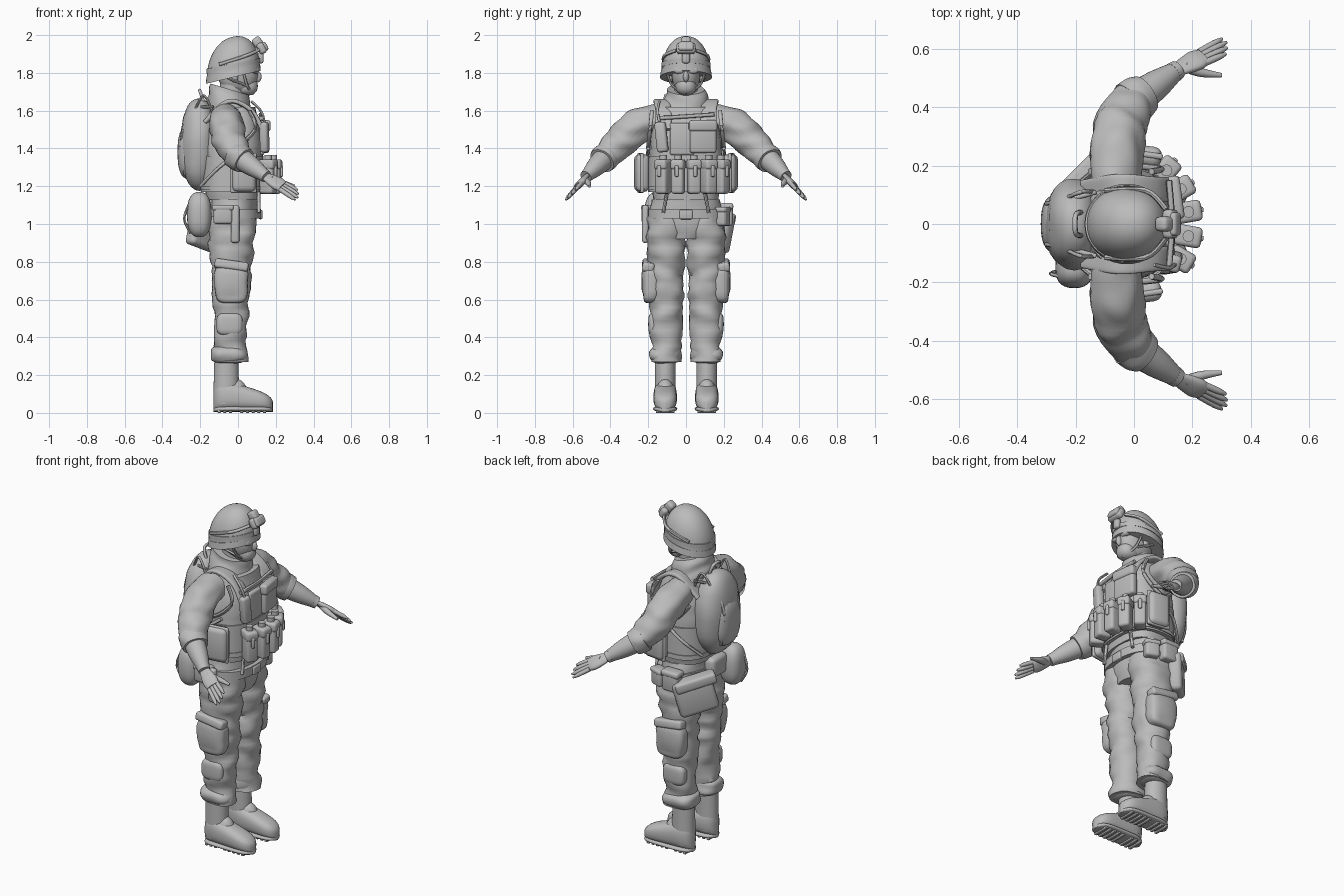
import bpy, bmesh, math
from mathutils import Vector, Matrix, Euler, noise

if "Cube" in bpy.data.objects:
    bpy.data.objects.remove(bpy.data.objects["Cube"])

material = bpy.data.materials.new("plain grey")
material.use_nodes = True
material.diffuse_color = (.5, .5, .5, 1)
material.node_tree.nodes["Principled BSDF"].inputs["Base Color"].default_value = material.diffuse_color

FORWARD, UP = Vector((1, 0, 0)), Vector((0, 0, 1))
SIDES = (("left", 1), ("right", -1))


def finish(name, bm, side):
    """Mirror if needed, then turn the mesh into a smooth grey object."""
    bmesh.ops.transform(bm, matrix=Matrix.Diagonal((1, side, 1, 1)), verts=bm.verts)
    bmesh.ops.recalc_face_normals(bm, faces=bm.faces)
    mesh = bpy.data.meshes.new(name)
    bm.to_mesh(mesh)
    bm.free()
    mesh.materials.append(material)
    mesh.shade_smooth()
    mesh.set_sharp_from_angle(angle=math.radians(45))
    bpy.context.collection.objects.link(bpy.data.objects.new(name, mesh))


def power(value, square):
    return math.copysign(abs(value) ** (2 / square), value)


def smooth_rows(rings, steps):
    """Fill in rows between the rings along a smooth spline."""
    last = len(rings) - 1
    for i in range(last):
        a, b, c, d = (Vector(rings[max(0, min(last, i + k))]) for k in (-1, 0, 1, 2))
        for j in range(steps):
            t = j / steps
            yield b + ((c - a) * t + (2 * a - 5 * b + 4 * c - d) * t ** 2 + (3 * b - a - 3 * c + d) * t ** 3) / 2
    yield Vector(rings[last])


def loft(name, rings, ref=FORWARD, axis=None, sides=28, square=2, steps=5, side=1, folds=0, lean=0):
    """Skin through rings of x, y, z, radius along ref and radius across it."""
    rows = list(smooth_rows(rings, steps))
    bm, loops = bmesh.new(), []
    for i, row in enumerate(rows):
        before, after = rows[max(i - 1, 0)], rows[min(i + 1, len(rows) - 1)]
        along = axis or Vector((after - before)[:3]).normalized()
        u = (ref - along * along.dot(ref)).normalized()
        v = along.cross(u)
        loop = []
        for k in range(sides):
            angle = math.tau * k / sides
            out = u * power(math.cos(angle), square) * row[3] + v * power(math.sin(angle), square) * row[4]
            p = Vector(row[:3]) + out
            p += out.normalized() * noise.noise(Vector((p.x * 9, p.y * 9, p.z * 20))) * folds
            p.z += lean * p.x
            loop.append(bm.verts.new(p))
        loops.append(loop)
    for low, high in zip(loops, loops[1:]):
        for k in range(sides):
            bm.faces.new((low[k - 1], low[k], high[k], high[k - 1]))
    bm.faces.new(loops[0])
    bm.faces.new(loops[-1])
    finish(name, bm, side)


def limb(name, points, radii, flat=1, **style):
    loft(name, [(*p, r, r * flat) for p, r in zip(points, radii)], **style)


def cord(name, points, radius=.007, **style):
    limb(name, points, [radius] * len(points), ref=UP, sides=8, **style)


def upright(name, low, high, depths, widths, x=-.03, y=0, **style):
    """Column with evenly spaced level rings."""
    gap = (high - low) / (len(depths) - 1)
    rings = [(x, y, low + gap * i, d, w) for i, (d, w) in enumerate(zip(depths, widths))]
    loft(name, rings, axis=UP, **style)


def band(name, low, high, depth, width, **style):
    upright(name, low, high, [depth] * 2, [width] * 2, **style)


def ball(name, at, size, square=2, start=-90, **style):
    """Rounded solid; a higher square is boxier, start zero gives a dome."""
    rings = []
    for i in range(17):
        angle = math.radians(start + (90 - start) * i / 16)
        reach, rise = power(math.cos(angle), square), power(math.sin(angle), square)
        rings.append((at[0], at[1], at[2] + size[2] * rise, size[0] * reach, size[1] * reach))
    loft(name, rings, axis=UP, square=square, steps=1, **style)


def box(name, at, size, turn=(0, 0, 0), soft=.015, side=1):
    """Soft-edged box, turned in degrees."""
    bm = bmesh.new()
    bmesh.ops.create_cube(bm, size=1)
    bmesh.ops.scale(bm, vec=size, verts=bm.verts)
    bmesh.ops.bevel(bm, geom=bm.edges[:], offset=min(soft, min(size) * .4), segments=3, profile=.5, affect='EDGES')
    spin = Euler([math.radians(a) for a in turn]).to_matrix().to_4x4()
    bmesh.ops.transform(bm, matrix=Matrix.Translation(at) @ spin, verts=bm.verts)
    finish(name, bm, side)


def flap_pouch(name, at, size, turn=0):
    box(name, at, size, (0, 0, turn))
    box(name + "_flap", Vector(at) + UP * size[2] * .36, (size[0] * 1.15, size[1] * 1.1, size[2] * .3), (0, 0, turn))


def boot_part(name, heel, slope, base, width, side):
    """Long rounded form from heel to toe; its height falls by slope."""
    rings = []
    for i in range(17):
        t = .5 - math.cos(math.pi * i / 16) / 2
        end = (1 - abs(2 * t - 1) ** 5) ** .5
        height = (heel - slope * t) * (.5 + .5 * end)
        rings.append((.315 * t - .13, .11, base + height, height, width * end))
    loft(name, rings, ref=UP, axis=FORWARD, square=2.6, steps=1, side=side)


# Head and face
ball("head", at=(0, 0, 1.81), size=(.108, .077, .12), square=2.3)
ball("jaw", at=(.045, 0, 1.73), size=(.06, .055, .05), square=2.3)
ball("nose", at=(.105, 0, 1.78), size=(.02, .015, .03))
ball("mouth", at=(.09, 0, 1.73), size=(.015, .03, .01))
band("neck", 1.6, 1.75, depth=.065, width=.06)

# Helmet, with its rim raised towards the front
ball("helmet", at=(-.025, 0, 1.8), size=(.14, .128, .197), square=2.15, start=0, lean=.2, sides=40)
upright("helmet_rim", 1.783, 1.82, depths=[.145, .142], widths=[.138, .132], x=-.025, lean=.24, sides=40)
band("helmet_band", 1.83, 1.855, depth=.143, width=.131, x=-.025, lean=.2, sides=40)
box("goggle_body", at=(.125, 0, 1.93), size=(.04, .1, .06), turn=(0, -28, 0))
box("goggle_lens", at=(.14, 0, 1.94), size=(.03, .08, .05), turn=(0, -28, 0))
box("helmet_mount", at=(.105, 0, 1.96), size=(.05, .05, .06), turn=(0, -35, 0))
box("mount_clip", at=(.12, 0, 1.88), size=(.03, .04, .06))

for tag, s in SIDES:
    ball(tag + "_lens", at=(.092, .035, 1.815), size=(.02, .032, .02), square=2.5, side=s)
    ball(tag + "_ear", at=(-.02, .08, 1.78), size=(.02, .012, .03), side=s)
    cord(tag + "_glasses_arm", [(.09, .06, 1.815), (-.03, .085, 1.81)], side=s)
    cord(tag + "_chin_strap", [(.03, .1, 1.8), (.05, .07, 1.73), (.08, 0, 1.69)], side=s)
    cord(tag + "_rear_chin_strap", [(-.07, .1, 1.78), (.05, .07, 1.73)], side=s)
    cord(tag + "_goggle_strap", [(.11, .05, 1.92), (.04, .115, 1.89), (-.1, .115, 1.845)], .009, side=s)

# Jacket, collar and vest
upright("collar", 1.58, 1.7, depths=[.12, .11, .1], widths=[.14, .125, .1], x=-.045, lean=-.3, folds=.015)
upright("jacket", 1.1, 1.67, depths=[.13, .14, .14, .07], widths=[.17, .18, .19, .1], folds=.01)
upright("vest", 1.13, 1.62, depths=[.14, .15, .16, .15, .12], widths=[.17, .19, .19, .18, .14], square=2.7, folds=.005)
band("waist_wrap", 1.17, 1.36, depth=.165, width=.2, square=2.6)
band("waist_wrap_hem", 1.18, 1.2, depth=.17, width=.205, square=2.6)

for tag, s in SIDES:
    limb(tag + "_vest_strap", [(.13, .12, 1.5), (.07, .12, 1.6), (-.05, .13, 1.65), (-.17, .11, 1.54)],
         [.012] * 4, flat=3.5, ref=UP, square=4, side=s)
    cord(tag + "_arm_hole_trim", [(.06, .18, 1.6), (.09, .19, 1.5), (-.04, .2, 1.4), (-.15, .18, 1.5)], .011, side=s)
    cord(tag + "_pack_cord", [(-.2, .13, 1.2), (-.1, .2, 1.3), (.03, .2, 1.4)], .009, side=s)
    cord(tag + "_garter", [(.11, .1, 1.17), (.11, .12, 1.06)], .009, side=s)
    box(tag + "_side_pouch", at=(.03, .235, 1.27), size=(.13, .07, .2), turn=(0, 0, -8), soft=.03, side=s)
    box(tag + "_side_pouch_seam", at=(.03, .24, 1.27), size=(.14, .02, .21), turn=(0, 0, -8), side=s)

# Chest equipment
box("chest_panel", at=(.125, -.02, 1.45), size=(.03, .13, .17))
box("chest_pouch", at=(.135, .09, 1.46), size=(.045, .14, .17), turn=(0, 0, 8))
box("chest_pouch_flap", at=(.14, .09, 1.52), size=(.05, .15, .06), turn=(0, 0, 8))
box("radio", at=(.14, -.13, 1.46), size=(.045, .06, .16), turn=(6, 0, -14))
cord("radio_aerial", [(.14, -.14, 1.54), (.12, -.15, 1.6), (.07, -.14, 1.65)])
cord("chest_webbing", [(.12, -.15, 1.56), (.13, 0, 1.57), (.12, .15, 1.58)], .011)

# Ammunition pouches fanned round the front of the waist
for turn in range(-30, 51, 20):
    out = Vector((math.cos(math.radians(turn)), math.sin(math.radians(turn)), 0))
    centre = Vector((out.x * .22 - .03, out.y * .24, 1.25))
    flap_pouch("front_pouch", centre, (.08, .066, .18), turn)
    box("pouch_buckle", centre + out * .045 + UP * .03, (.015, .02, .06), (0, 0, turn))
    band("pouch_canister", 1.32, 1.365, depth=.02, width=.02, x=centre.x, y=centre.y, sides=14)

# Backpack
ball("backpack", at=(-.205, 0, 1.42), size=(.1, .155, .245), square=2.2, folds=.01)
ball("backpack_pocket", at=(-.265, 0, 1.38), size=(.055, .1, .14), square=2.5)
cord("carry_handle", [(-.18, -.04, 1.64), (-.2, -.03, 1.7), (-.2, .03, 1.7), (-.18, .04, 1.64)], .009)
for tag, s in SIDES:
    cord(tag + "_pack_strap", [(-.13, .11, 1.62), (-.24, .08, 1.6), (-.3, .07, 1.45), (-.28, .07, 1.26)], .008, side=s)
    cord(tag + "_pack_loop", [(-.13, .11, 1.58), (-.18, .11, 1.68), (-.23, .09, 1.6)], side=s)

# Trousers and belt
upright("trouser_hips", .92, 1.13, depths=[.11, .13, .13], widths=[.12, .19, .18], folds=.01)
band("belt", 1.03, 1.08, depth=.143, width=.203, x=-.02, square=2.3)
box("belt_buckle", at=(.12, 0, 1.05), size=(.02, .07, .05))

for tag, s in SIDES:
    upright(tag + "_trouser_leg", .27, 1.04, depths=[.09, .09, .1, .115, .13], widths=[.08, .082, .09, .1, .1],
            x=-.035, y=.106, steps=8, square=2.2, folds=.02, side=s)
    ball(tag + "_trouser_cuff", at=(-.05, .11, .31), size=(.1, .09, .05), square=2.6, folds=.02, side=s)
    ball(tag + "_cargo_pocket", at=(-.035, .185, .69), size=(.09, .048, .11), square=3.5, folds=.01, side=s)
    box(tag + "_cargo_flap", at=(-.035, .2, .78), size=(.18, .065, .05), turn=(10, 8, 0), side=s)
    ball(tag + "_calf_pocket", at=(-.045, .165, .47), size=(.07, .035, .06), square=3.5, side=s)

    # Boots with lugged soles
    upright(tag + "_boot_shaft", .05, .32, depths=[.068, .066, .062], widths=[.055] * 3, x=-.062, y=.11, side=s)
    boot_part(tag + "_boot_foot", heel=.09, slope=.05, base=.015, width=.062, side=s)
    boot_part(tag + "_boot_sole", heel=.015, slope=0, base=.006, width=.064, side=s)
    ball(tag + "_boot_instep", at=(-.01, .11, .1), size=(.06, .05, .08), side=s)
    for step in range(9):
        if step != 3:
            box(tag + "_sole_lug", at=(step * .03 - .1, .11, .01), size=(.018, .1, .02), soft=.004, side=s)

    # Sleeves and forearms
    elbow, wrist = Vector((.01, .43, 1.35)), Vector((.15, .53, 1.25))
    limb(tag + "_sleeve", [(-.06, .13, 1.56), (-.06, .25, 1.52), (-.045, .35, 1.43), elbow],
         [.08, .09, .086, .07], flat=1.06, steps=8, folds=.015, side=s)
    limb(tag + "_rolled_cuff", [elbow.lerp(wrist, t) for t in (-.2, 0, .16)], [.076, .077, .07], folds=.008, side=s)
    limb(tag + "_forearm", [elbow, elbow.lerp(wrist, .5), wrist], [.06, .05, .03], side=s)
    limb(tag + "_wrist_band", [elbow.lerp(wrist, t) for t in (.88, 1)], [.036, .033], side=s)

    # Hands, fingers spread across the palm
    spread, reach = Vector((-.2, .6, -.6)).normalized(), Vector((.1, .05, -.06)).normalized()
    limb(tag + "_palm", [wrist + reach * t for t in (0, .04, .08, .11)], [.028, .037, .042, .035],
         flat=.45, ref=spread, square=2.4, side=s)
    for k in (-1.5, -.5, .5, 1.5):
        base = wrist + reach * .1 + spread * k * .019
        tip = base + (reach + spread * k * .05) * (.12 - abs(k - .2) * .012)
        limb(tag + "_finger", [base, base.lerp(tip, .7), tip], [.012, .011, .005], ref=spread, sides=10, side=s)
    limb(tag + "_thumb", [wrist + reach * .03, (.23, .52, 1.22), (.3, .51, 1.2)], [.02, .016, .008],
         ref=spread, sides=12, side=s)

# Hip equipment
ball("canteen_cover", at=(-.205, -.15, 1.05), size=(.065, .07, .12), square=2.5)
cord("canteen_strap", [(-.25, -.18, 1.12), (-.285, -.17, 1.03), (-.25, -.16, .95)])
box("drop_bag", at=(-.17, .155, .97), size=(.075, .22, .21), turn=(-15, 0, -45), soft=.025)
box("drop_bag_flap", at=(-.172, .16, 1.05), size=(.085, .23, .06), turn=(-15, 0, -45))
box("rear_pouch", at=(-.17, -.03, 1.08), size=(.08, .14, .12), soft=.025)
flap_pouch("right_belt_pouch", at=(-.08, -.205, 1.05), size=(.1, .06, .1))
box("right_sheath", at=(-.015, -.215, 1), size=(.045, .035, .2))
flap_pouch("left_belt_pouch", at=(-.06, .215, 1.05), size=(.1, .065, .12))
flap_pouch("left_front_pouch", at=(.04, .195, 1.04), size=(.08, .06, .1), turn=-20)
